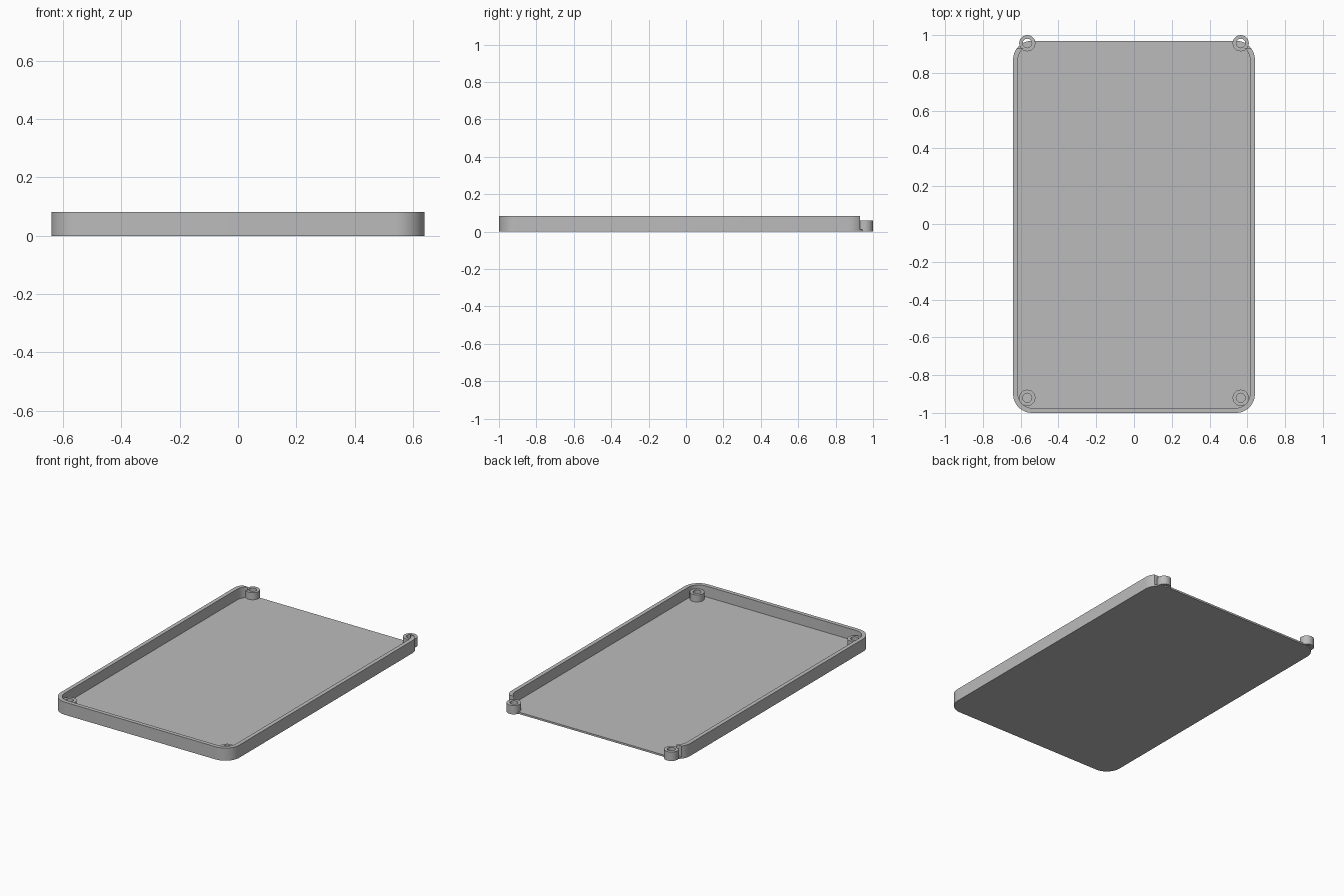
import bpy, bmesh, math

if "Cube" in bpy.data.objects:
    bpy.data.objects.remove(bpy.data.objects["Cube"])

grey = bpy.data.materials.new("light grey")
grey.diffuse_color = (0.5, 0.5, 0.5, 1)
grey.use_nodes = True
grey.node_tree.nodes["Principled BSDF"].inputs["Base Color"].default_value = grey.diffuse_color

HX, Y0, Y1 = 0.64, -1.0, 0.97      # floor outline
R, WALL = 0.10, 0.026              # corner radius, wall thickness
FLOOR, HEIGHT, WALL_END = 0.012, 0.082, 0.93
STEPS = 12


def arc(cx, cy, r, a0, a1):
    """Points on an arc, angles in degrees."""
    return [(cx + r * math.cos(math.radians(a0 + (a1 - a0) * i / STEPS)),
             cy + r * math.sin(math.radians(a0 + (a1 - a0) * i / STEPS)))
            for i in range(STEPS + 1)]


def prism(name, faces_2d, z0, z1):
    """Extrude a flat outline or strip of quads upward."""
    bm = bmesh.new()
    for pts in faces_2d:
        bm.faces.new([bm.verts.new((x, y, z0)) for x, y in pts])
    bmesh.ops.remove_doubles(bm, verts=bm.verts, dist=1e-5)
    top = bmesh.ops.extrude_face_region(bm, geom=bm.faces[:], use_keep_orig=True)
    bmesh.ops.translate(bm, vec=(0, 0, z1 - z0),
                        verts=[v for v in top["geom"] if isinstance(v, bmesh.types.BMVert)])
    bmesh.ops.recalc_face_normals(bm, faces=bm.faces)
    mesh = bpy.data.meshes.new(name)
    bm.to_mesh(mesh)
    bm.free()
    mesh.materials.append(grey)
    obj = bpy.data.objects.new(name, mesh)
    bpy.context.collection.objects.link(obj)
    bpy.ops.object.select_all(action='DESELECT')
    bpy.context.view_layer.objects.active = obj
    obj.select_set(True)
    bpy.ops.object.shade_smooth_by_angle(angle=math.radians(30))
    return obj


def strip(outer, inner):
    return [(outer[i], outer[i + 1], inner[i + 1], inner[i]) for i in range(len(outer) - 1)]


# Floor plate with rounded corners
cx, cy0, cy1 = HX - R, Y0 + R, Y1 - R
floor = (arc(cx, cy1, R, 0, 90) + arc(-cx, cy1, R, 90, 180)
         + arc(-cx, cy0, R, 180, 270) + arc(cx, cy0, R, 270, 360))
prism("floor_plate", [floor], 0, FLOOR)


# Wall round the front and sides, following the back corners up to a straight cut
def wall_line(r):
    end = math.degrees(math.asin((WALL_END - cy1) / r))
    return (arc(-cx, cy1, r, 180 - end, 180) + arc(-cx, cy0, r, 180, 270)
            + arc(cx, cy0, r, 270, 360) + arc(cx, cy1, r, 0, end))


prism("rim_wall", strip(wall_line(R), wall_line(R - WALL)), 0, HEIGHT)

# Hollow screw posts in the four corners
for side, sx in (("left", -0.565), ("right", 0.565)):
    for end, sy in (("front", -0.92), ("back", 0.957)):
        ring = [arc(sx, sy, r, 0, 180) + arc(sx, sy, r, 180, 360)[1:] for r in (0.043, 0.024)]
        prism(f"{end}_{side}_post", strip(*ring), 0, 0.058)
